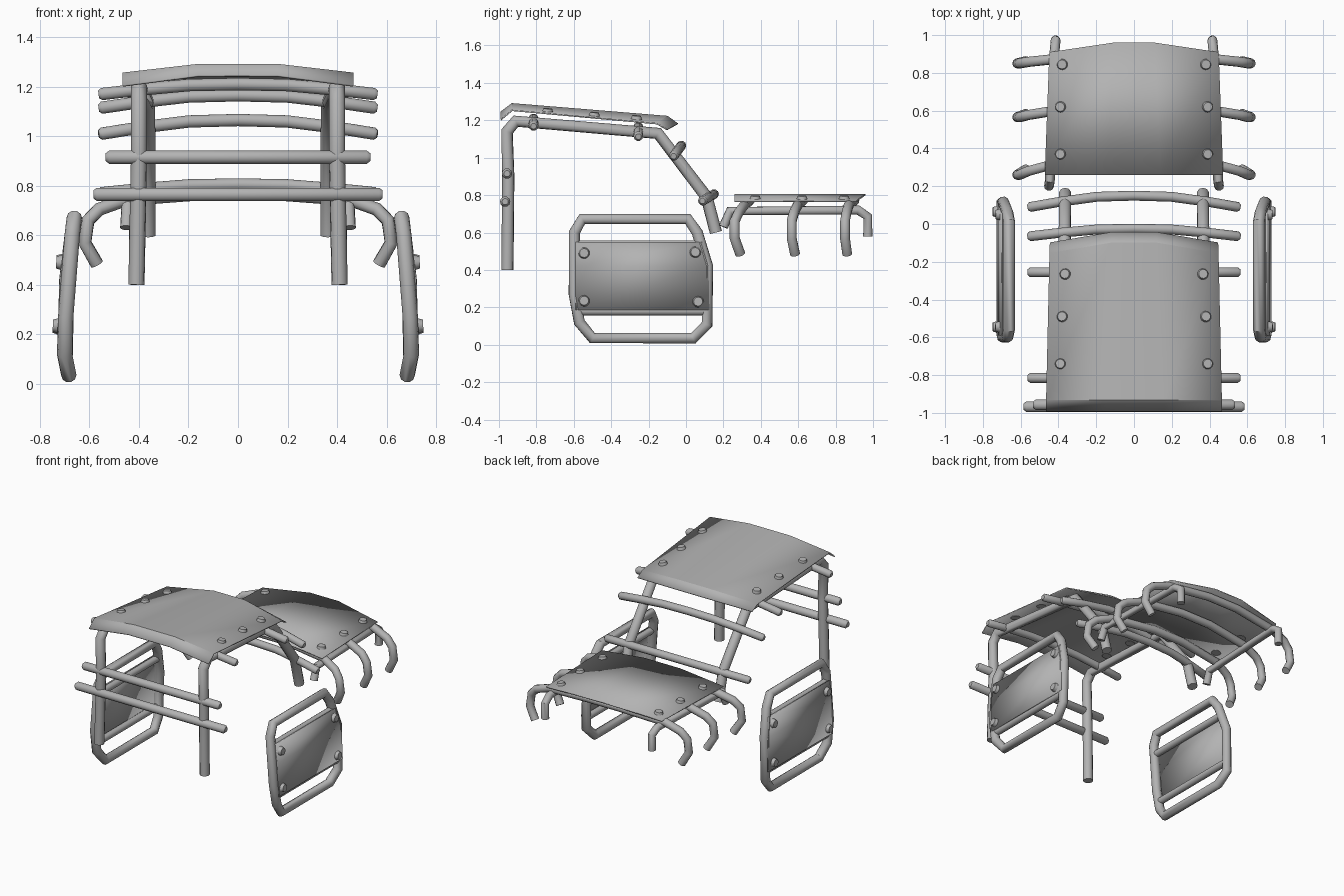
import bpy, bmesh
from mathutils import Vector, Matrix

cube = bpy.data.objects.get("Cube")
if cube:
    bpy.data.objects.remove(cube)

steel = bpy.data.materials.new("grey_steel")
steel.use_nodes = True
GREY = (0.45, 0.45, 0.45, 1)
steel.diffuse_color = GREY
bsdf = steel.node_tree.nodes["Principled BSDF"]
bsdf.inputs["Base Color"].default_value = GREY
bsdf.inputs["Roughness"].default_value = 0.6


def smooth(ob, angle=0.6):
    bpy.ops.object.select_all(action='DESELECT')
    ob.select_set(True)
    bpy.context.view_layer.objects.active = ob
    bpy.ops.object.shade_smooth_by_angle(angle=angle)


def tube(name, pts, r, closed=False, rounded=False):
    """Round bar swept along a path; rounded adds domed ends."""
    pts = [Vector(p) for p in pts]
    radii = [1.0] * len(pts)
    if rounded:
        a = (pts[0] - pts[1]).normalized() * r * 0.5
        b = (pts[-1] - pts[-2]).normalized() * r * 0.5
        pts = [pts[0] + a, pts[0]] + pts[1:] + [pts[-1] + b]
        radii = [0.6] + radii + [0.6]
    cu = bpy.data.curves.new(name, 'CURVE')
    cu.dimensions = '3D'
    cu.bevel_depth = r
    cu.bevel_resolution = 3
    cu.use_fill_caps = True
    sp = cu.splines.new('POLY')
    sp.points.add(len(pts) - 1)
    for p, co, k in zip(sp.points, pts, radii):
        p.co = (*co, 1)
        p.radius = k
    sp.use_cyclic_u = closed
    ob = bpy.data.objects.new(name, cu)
    bpy.context.collection.objects.link(ob)
    ob.data.materials.append(steel)
    bpy.ops.object.select_all(action='DESELECT')
    ob.select_set(True)
    bpy.context.view_layer.objects.active = ob
    bpy.ops.object.convert(target='MESH')
    smooth(bpy.context.object, 0.8)


def mesh_object(name, bm):
    bmesh.ops.recalc_face_normals(bm, faces=bm.faces)
    me = bpy.data.meshes.new(name)
    bm.to_mesh(me)
    bm.free()
    me.materials.append(steel)
    ob = bpy.data.objects.new(name, me)
    bpy.context.collection.objects.link(ob)
    return ob


def sheet(name, rows, thick=0.008):
    """Thin plate skinned across rows of points."""
    bm = bmesh.new()
    grid = [[bm.verts.new(p) for p in row] for row in rows]
    for a, b in zip(grid, grid[1:]):
        for i in range(len(a) - 1):
            bm.faces.new((a[i], a[i + 1], b[i + 1], b[i]))
    ob = mesh_object(name, bm)
    mod = ob.modifiers.new("thickness", 'SOLIDIFY')
    mod.thickness = thick
    mod.offset = 0
    smooth(ob, 0.3)


def arched_row(half, flat, y, z, drop, back=0):
    """Four points: flat middle, sides falling by drop and set back in y."""
    return [(-half, y - back, z - drop), (-flat, y, z),
            (flat, y, z), (half, y - back, z - drop)]


def bolt(name, pos, normal):
    bm = bmesh.new()
    rot = Vector(normal).to_track_quat('Z', 'Y').to_matrix().to_4x4()
    bmesh.ops.create_cone(bm, cap_ends=True, segments=12, radius1=0.032,
                          radius2=0.024, depth=0.026,
                          matrix=Matrix.Translation(pos) @ rot)
    smooth(mesh_object(name, bm), 0.6)


def mirror(pts, s):
    return [(s * x, y, z) for x, y, z in pts]


def arched_bar(name, half, y, z, rise_y, rise_z, r=0.026):
    """Cross bar whose middle is raised above its ends."""
    prof = [(1, 0), (0.72, 0.45), (0.36, 0.9), (0, 1)]
    side = [(half * t, y + rise_y * k, z + rise_z * k) for t, k in prof]
    tube(name, mirror(side, -1) + side[-2::-1], r, rounded=True)


# Main cage: a bent tube on each side
cage = [(0.41, -0.955, 0.4), (0.40, -0.95, 0.9), (0.40, -0.957, 1.14),
        (0.40, -0.91, 1.195), (0.367, -0.15, 1.13), (0.365, 0.11, 0.79),
        (0.365, 0.16, 0.6)]
# Rear rack: a side rail with legs turned down at both ends
rail = [(0.45, 0.2, 0.63), (0.445, 0.235, 0.715), (0.42, 0.92, 0.72),
        (0.415, 0.972, 0.685), (0.415, 0.972, 0.58)]
for side, s in (("left", 1), ("right", -1)):
    tube(side + "_cage_tube", mirror(cage, s), 0.033)
    tube(side + "_rack_rail", mirror(rail, s), 0.026)

# Cross bars on the front, the roof and the rear slope
tube("upper_front_bar", [(-0.52, -0.957, 0.915), (0.52, -0.957, 0.915)], 0.028, rounded=True)
tube("lower_front_bar", [(-0.57, -0.967, 0.765), (0.57, -0.967, 0.765)], 0.028, rounded=True)
arched_bar("front_roof_bar", 0.55, -0.815, 1.17, 0, 0.04)
arched_bar("rear_roof_bar", 0.55, -0.255, 1.115, 0, 0.05)
arched_bar("upper_slope_bar", 0.55, -0.065, 1.01, 0.04, 0.055)
arched_bar("lower_slope_bar", 0.55, 0.09, 0.77, 0.06, 0.035)

# Rack cross bars ending in hooks
for name, y, sweep in (("front", 0.31, 0.05), ("middle", 0.595, 0.03), ("rear", 0.87, 0.02)):
    hook = [(0.57, y - sweep * 0.4, 0.485), (0.618, y - sweep, 0.57),
            (0.605, y - sweep, 0.66), (0.56, y - sweep * 0.6, 0.705),
            (0.45, y, 0.745), (0.12, y + 0.03, 0.77)]
    tube(name + "_hook_bar", mirror(hook, -1) + hook[::-1], 0.027)

# Roof plate with folded front and rear lips
sheet("roof_plate", [arched_row(0.465, 0.16, -0.99, 1.243, 0.04),
                     arched_row(0.465, 0.16, -0.93, 1.288, 0.035),
                     arched_row(0.447, 0.12, -0.10, 1.22, 0.038, 0.055),
                     arched_row(0.445, 0.12, -0.045, 1.18, 0.03, 0.055)])
# Rack plate
sheet("rack_plate", [arched_row(0.472, 0.14, 0.26, 0.803, 0.035),
                     arched_row(0.448, 0.11, 0.96, 0.803, 0.035, 0.05)])

# Bolts on the roof and rack plates
for s in (1, -1):
    for x, y in ((0.365, -0.265), (0.38, -0.49), (0.39, -0.74)):
        bolt("roof_bolt", (s * x, y, 1.265 - 0.08 * (y + 0.93)), (s * 0.1, 0.08, 1))
    for x, y in ((0.38, 0.845), (0.39, 0.62), (0.39, 0.37)):
        bolt("rack_bolt", (s * x, y, 0.783), (s * 0.1, 0, 1))

# Side guards: frame loop, two rails, plate and bolts
outline = [(-0.597, 0.60), (-0.555, 0.672), (0.01, 0.672), (0.06, 0.60),
           (0.115, 0.42), (0.113, 0.11), (0.04, 0.035), (-0.50, 0.035),
           (-0.57, 0.12), (-0.597, 0.27)]


def guard_x(z):
    if z < 0.12:
        return 0.70 - (0.12 - z) * 0.2
    return 0.70 - max(0, z - 0.12) * 0.03 - max(0, z - 0.42) * 0.09


for side, s in (("left", 1), ("right", -1)):
    loop = [(guard_x(z), y, z) for y, z in outline]
    tube(side + "_guard_frame", mirror(loop, s), 0.031, closed=True)
    for name, z, y0, y1 in (("upper", 0.535, -0.59, 0.08), ("lower", 0.18, -0.585, 0.113)):
        x = s * guard_x(z)
        tube(f"{side}_guard_{name}_rail", [(x, y0, z), (x, y1, z)], 0.024)
    sheet(side + "_guard_plate",
          [[(s * (guard_x(z) + 0.026), y, z) for y in (-0.59, y1)]
           for z, y1 in ((0.185, 0.125), (0.42, 0.12), (0.55, 0.09))])
    for y, z in ((-0.545, 0.49), (0.05, 0.495), (-0.545, 0.235), (0.065, 0.23)):
        bolt(side + "_guard_bolt", (s * (guard_x(z) + 0.038), y, z), (s, 0, 0.05))
